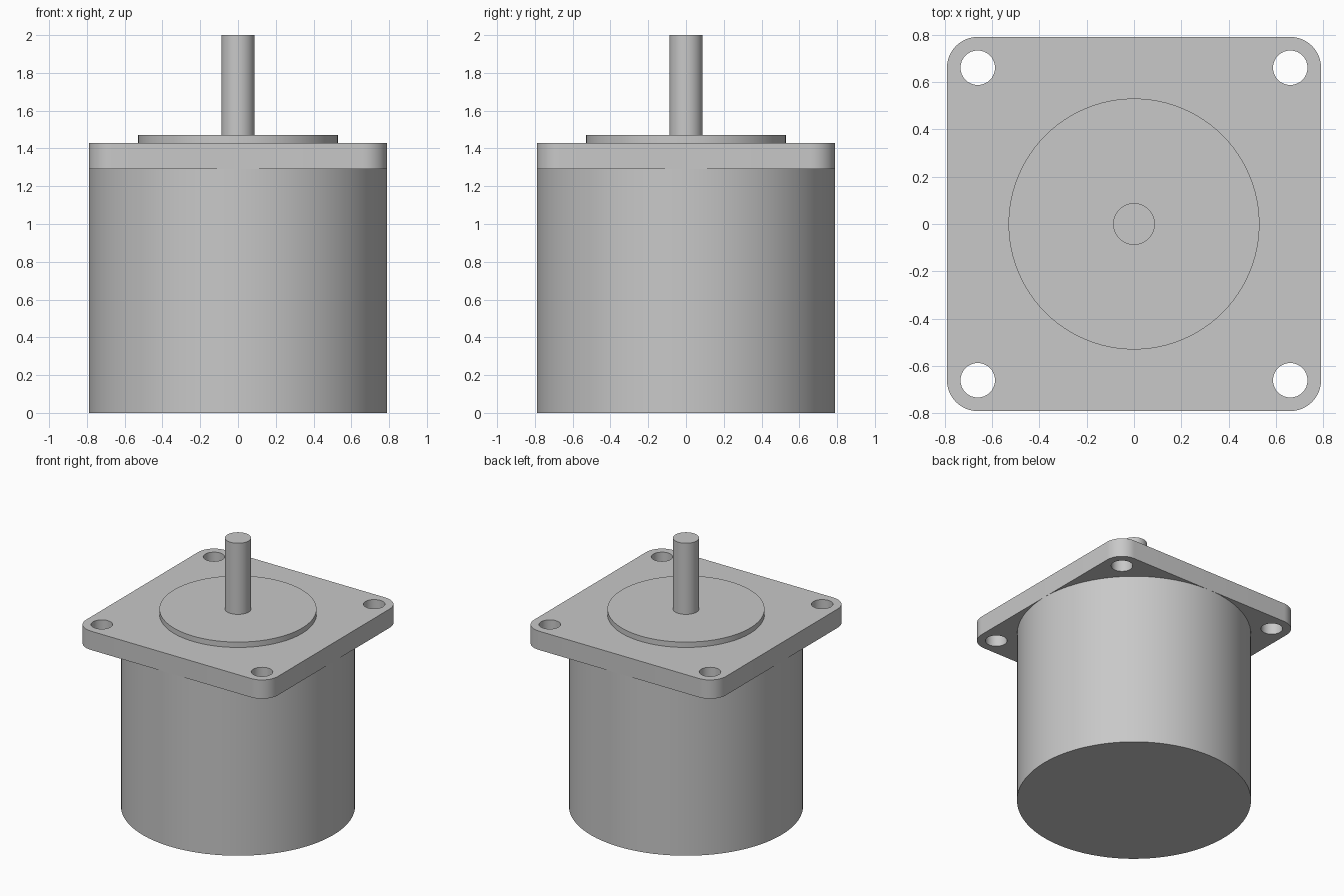
import bpy, bmesh
from math import sin, cos, pi, radians

cube = bpy.data.objects.get("Cube")
if cube:
    bpy.data.objects.remove(cube, do_unlink=True)

HALF = 0.79        # half width of the flange, also the body radius
CORNER = 0.13      # flange corner radius, holes share its centre
HOLE = 0.073

grey = bpy.data.materials.new("plain grey")
grey.use_nodes = True
colour = (0.58, 0.58, 0.58, 1)
grey.diffuse_color = colour
grey.node_tree.nodes["Principled BSDF"].inputs["Base Color"].default_value = colour


def arc(cx, cy, r, start, sweep, steps):
    """Points along an arc; both ends are included."""
    return [(cx + r * cos(start + sweep * i / steps),
             cy + r * sin(start + sweep * i / steps)) for i in range(steps + 1)]


def circle(cx, cy, r, steps):
    return arc(cx, cy, r, 0, 2 * pi, steps)[:-1]


def extruded(name, loops, bottom, top):
    """Fill an outline with optional holes and raise it to a solid."""
    bm = bmesh.new()
    for loop in loops:
        verts = [bm.verts.new((x, y, bottom)) for x, y in loop]
        for a, b in zip(verts, verts[1:] + verts[:1]):
            bm.edges.new((a, b))
    if len(loops) == 1:
        bm.faces.new(bm.verts)
    else:
        bmesh.ops.triangle_fill(bm, edges=bm.edges[:], use_beauty=True)
    raised = bmesh.ops.extrude_face_region(bm, geom=bm.faces[:], use_keep_orig=True)
    for item in raised["geom"]:
        if isinstance(item, bmesh.types.BMVert):
            item.co.z = top
    bmesh.ops.recalc_face_normals(bm, faces=bm.faces[:])
    mesh = bpy.data.meshes.new(name)
    bm.to_mesh(mesh)
    bm.free()
    mesh.materials.append(grey)
    obj = bpy.data.objects.new(name, mesh)
    bpy.context.collection.objects.link(obj)
    bpy.ops.object.select_all(action="DESELECT")
    obj.select_set(True)
    bpy.context.view_layer.objects.active = obj
    bpy.ops.object.shade_smooth_by_angle(angle=radians(30))
    return obj


# Square flange with rounded corners and four bolt holes
centre = HALF - CORNER
corners = [(centre, centre), (-centre, centre), (-centre, -centre), (centre, -centre)]
outline = []
for i, (x, y) in enumerate(corners):
    outline += arc(x, y, CORNER, i * pi / 2, pi / 2, 12)
bolt_holes = [circle(x, y, HOLE, 32) for x, y in corners]
extruded("mounting_flange", [outline] + bolt_holes, 1.29, 1.43)

# Round parts stacked on the vertical axis
extruded("motor_body", [circle(0, 0, HALF, 96)], 0, 1.29)
extruded("pilot_disc", [circle(0, 0, 0.53, 96)], 1.43, 1.47)
extruded("output_shaft", [circle(0, 0, 0.088, 48)], 1.47, 2)
